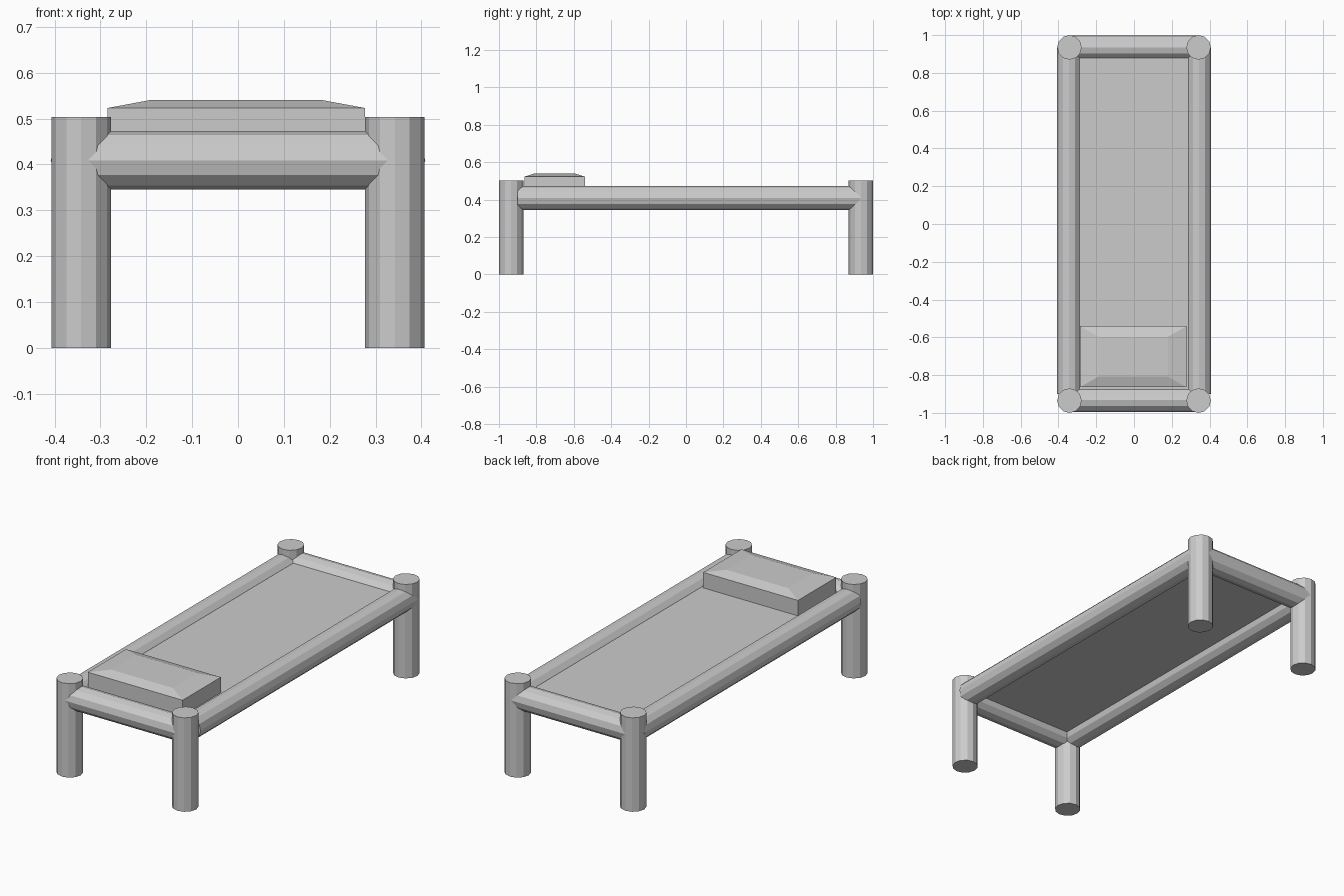
import bpy
import bmesh
from math import pi
from mathutils import Vector

if "Cube" in bpy.data.objects:
    bpy.data.objects.remove(bpy.data.objects["Cube"])


def make_object(name, bm):
    mesh = bpy.data.meshes.new(name)
    bmesh.ops.recalc_face_normals(bm, faces=bm.faces[:])
    bm.to_mesh(mesh)
    bm.free()
    obj = bpy.data.objects.new(name, mesh)
    bpy.context.collection.objects.link(obj)
    return obj


def pole(name, start, end, radius):
    """Twelve-sided flat-shaded pole between two points."""
    start, end = Vector(start), Vector(end)
    axis = end - start
    bm = bmesh.new()
    bmesh.ops.create_cone(bm, cap_ends=True, segments=12, radius1=radius,
                          radius2=radius, depth=axis.length)
    obj = make_object(name, bm)
    obj.location = (start + end) / 2
    if abs(axis.x) > 0.1:
        obj.rotation_euler = (0, pi / 2, 0)
    elif abs(axis.y) > 0.1:
        obj.rotation_euler = (pi / 2, 0, 0)
    return obj


def box(name, low, high):
    """Box between two opposite corners."""
    low, high = Vector(low), Vector(high)
    bm = bmesh.new()
    bmesh.ops.create_cube(bm, size=1)
    bmesh.ops.scale(bm, vec=high - low, verts=bm.verts)
    bmesh.ops.translate(bm, vec=(low + high) / 2, verts=bm.verts)
    return bm


LEG_X, LEG_Y, RAIL_Z = 0.342, 0.935, 0.409

# Corner legs
for side, sx in (("left", -1), ("right", 1)):
    for end, sy in (("front", -1), ("back", 1)):
        x, y = sx * LEG_X, sy * LEG_Y
        pole(f"{end}_{side}_leg", (x, y, 0), (x, y, 0.503), 0.065)

# Side rails, stopping inside the legs
for side, sx in (("left", -1), ("right", 1)):
    x = sx * 0.3445
    pole(f"{side}_rail", (x, -0.90, RAIL_Z), (x, 0.935, RAIL_Z), 0.064)

# End rails
for end, y in (("front", -0.932), ("back", 0.935)):
    pole(f"{end}_rail", (-LEG_X, y, RAIL_Z), (LEG_X, y, RAIL_Z), 0.064)

# Bed sheet stretched inside the frame
make_object("bed_sheet", box("bed_sheet", (-0.33, -0.925, 0.405), (0.33, 0.925, 0.44)))

# Pillow: a block with a low bevelled crown
bm = box("pillow", (-0.285, -0.864, 0.43), (0.277, -0.541, 0.523))
top = max(bm.faces, key=lambda f: f.calc_center_median().z)
crown = bmesh.ops.extrude_discrete_faces(bm, faces=[top])["faces"][0]
center = crown.calc_center_median()
for v in crown.verts:
    v.co.x = center.x + (v.co.x - center.x) * 0.655
    v.co.y = center.y + (v.co.y - center.y) * 0.65
    v.co.z = 0.541
make_object("pillow", bm)
